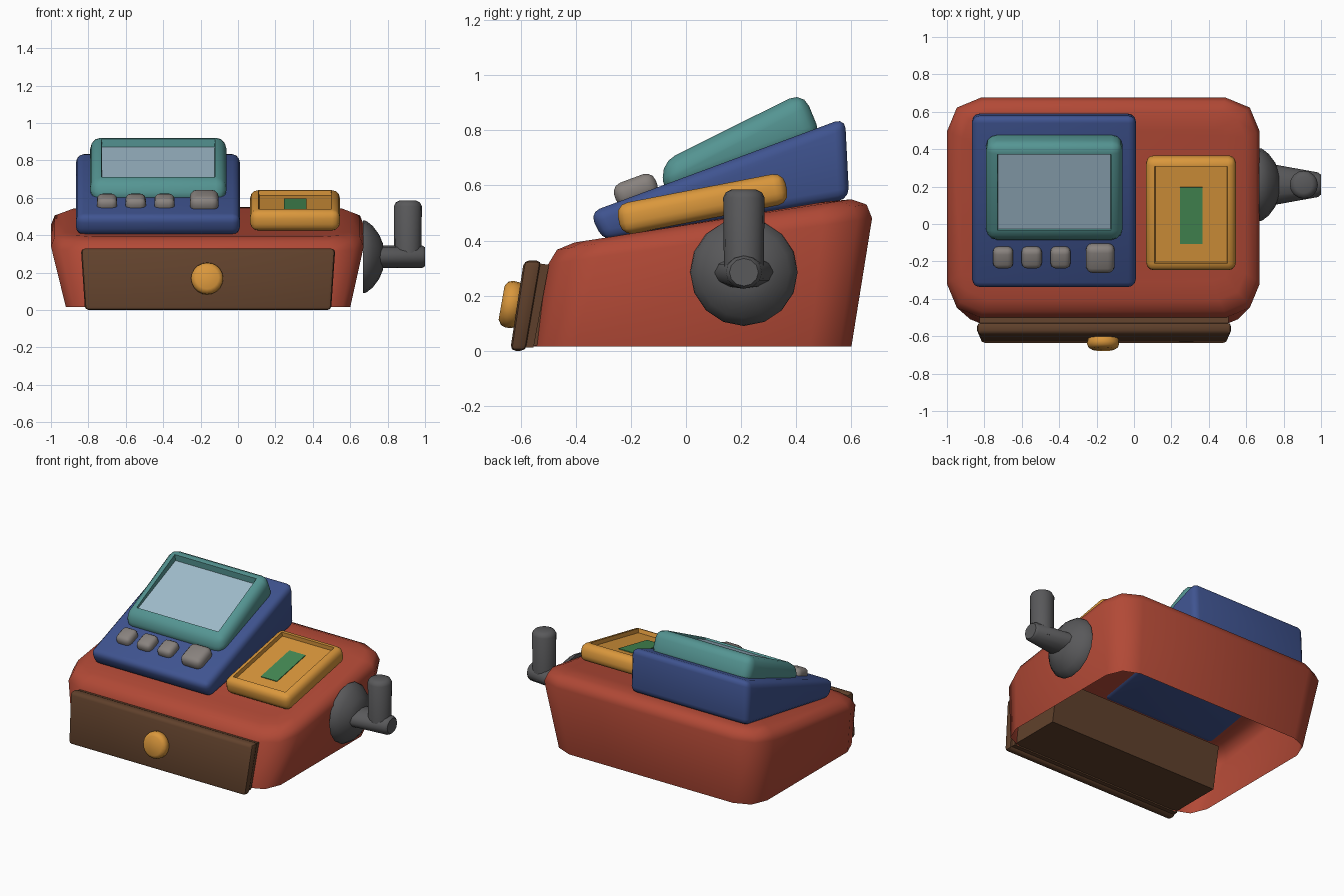
import bpy, bmesh, math
from mathutils import Vector, Matrix

if "Cube" in bpy.data.objects:
    bpy.data.objects.remove(bpy.data.objects["Cube"])


def material(name, r, g, b):
    m = bpy.data.materials.new(name)
    m.diffuse_color = (r, g, b, 1)
    m.use_nodes = True
    m.node_tree.nodes["Principled BSDF"].inputs["Base Color"].default_value = m.diffuse_color
    return m


RED = material("brick_red", .445, .067, .037)
BLUE = material("navy_blue", .05, .088, .28)
TEAL = material("teal", .09, .30, .29)
GLASS = material("pale_glass", .35, .50, .60)
GOLD = material("gold", .70, .31, .045)
BROWN = material("dark_brown", .118, .053, .025)
GREY = material("button_grey", .25, .225, .21)
IRON = material("iron_grey", .10, .10, .104)
GREEN = material("green", .06, .26, .09)


def finish(bm, name, mats, angle=40):
    bmesh.ops.recalc_face_normals(bm, faces=bm.faces)
    me = bpy.data.meshes.new(name)
    bm.to_mesh(me)
    bm.free()
    ob = bpy.data.objects.new(name, me)
    bpy.context.collection.objects.link(ob)
    for m in mats:
        me.materials.append(m)
    bpy.ops.object.select_all(action='DESELECT')
    ob.select_set(True)
    bpy.context.view_layer.objects.active = ob
    bpy.ops.object.shade_smooth_by_angle(angle=math.radians(angle))
    return ob


def rect(cy, cz, length, thick, deg):
    """Tilted rectangle in the y-z plane."""
    a = math.radians(deg)
    c, s = math.cos(a), math.sin(a)
    return [(cy + u * c - v * s, cz + u * s + v * c)
            for u, v in ((-length / 2, -thick / 2), (length / 2, -thick / 2),
                         (length / 2, thick / 2), (-length / 2, thick / 2))]


def prism(name, mats, x0, x1, profile, bevel=0, seg=3, recess=None, taper=0):
    """Side profile extruded along x, bevelled, optionally with a recessed top.
    recess = (rim, depth, extra drop at the back)"""
    bm = bmesh.new()
    ends = [[bm.verts.new((x, y, z)) for y, z in profile] for x in (x0, x1)]
    n = len(profile)
    bm.faces.new(ends[0])
    bm.faces.new(ends[1])
    for i in range(n):
        j = (i + 1) % n
        bm.faces.new((ends[0][i], ends[0][j], ends[1][j], ends[1][i]))
    if taper:
        low = min(z for _, z in profile)
        mid = (x0 + x1) / 2
        for v in bm.verts:
            if v.co.z < low + .05:
                v.co.x += taper if v.co.x < mid else -taper
    bmesh.ops.recalc_face_normals(bm, faces=bm.faces)
    if bevel:
        bmesh.ops.bevel(bm, geom=bm.edges[:], offset=bevel, segments=seg,
                        profile=.5, affect='EDGES', clamp_overlap=True)
    if recess:
        rim, depth, drop = recess
        bm.normal_update()
        top = max((f for f in bm.faces if f.normal.z > .7), key=lambda f: f.calc_area())
        bmesh.ops.inset_individual(bm, faces=[top], thickness=rim, depth=0)
        bmesh.ops.inset_individual(bm, faces=[top], thickness=.005, depth=-depth)
        top.material_index = len(mats) - 1
        middle = top.calc_center_median().y
        for v in top.verts:
            if v.co.y > middle:
                v.co.z -= drop
    return finish(bm, name, mats)


def lathe(name, mat, points, steps, matrix, angle=40):
    """Turned part: (height, radius) points around local z, placed by matrix."""
    bm = bmesh.new()
    rings = [[bm.verts.new((r * math.cos(2 * math.pi * i / steps),
                            r * math.sin(2 * math.pi * i / steps), h))
              for i in range(steps)] for h, r in points]
    for a, b in zip(rings, rings[1:]):
        for i in range(steps):
            j = (i + 1) % steps
            bm.faces.new((a[i], a[j], b[j], b[i]))
    bm.faces.new(rings[0])
    bm.faces.new(rings[-1])
    bm.transform(matrix)
    return finish(bm, name, [mat], angle)


# Body: flared shell, open underneath, with a sloping top
def body_ring(x0, x1, y0, y1, r, z0, slope):
    pts = []
    for cx, cy, start in ((x1 - r, y1 - r, 0), (x0 + r, y1 - r, 90),
                          (x0 + r, y0 + r, 180), (x1 - r, y0 + r, 270)):
        for k in range(3):
            a = math.radians(start + 45 * k)
            y = cy + r * math.sin(a)
            pts.append((cx + r * math.cos(a), y, z0 + slope * y))
    return pts


bm = bmesh.new()
rings = [[bm.verts.new(p) for p in body_ring(*args)] for args in (
    (-.92, .60, -.553, .60, .15, .015, 0),
    (-1.0, .672, -.50, .675, .18, .385, .142),
    (-.98, .652, -.468, .655, .17, .435, .146),
    (-.92, .595, -.404, .60, .14, .456, .156),
    (-.84, .51, -.31, .50, .09, .456, .169))]
for a, b in zip(rings, rings[1:]):
    for i in range(len(a)):
        j = (i + 1) % len(a)
        bm.faces.new((a[i], a[j], b[j], b[i]))
bm.faces.new(rings[-1])
finish(bm, "body_shell", [RED], 50)

# Drawer: box inside the shell, frame, front panel and round pull
prism("drawer_box", [BROWN], -.80, .48,
      [(-.57, .02), (-.20, .02), (-.15, .30), (-.50, .31)])
prism("drawer_frame", [BROWN], -.825, .505,
      [(-.60, .012), (-.553, .012), (-.497, .312), (-.54, .318)], taper=.02)
prism("drawer_front", [BROWN], -.84, .52,
      [(-.638, 0), (-.580, 0), (-.524, .328), (-.588, .328)], .02, 2, taper=.022)
lathe("drawer_pull", GOLD, [(0, .075), (.012, .084), (.035, .086), (.052, .08), (.064, .062)],
      20, Matrix.Translation((-.165, -.606, .163)) @ Matrix.Rotation(math.radians(80), 4, 'X'), 60)

# Console wedge, display housing with recessed glass
prism("console_base", [BLUE], -.866, .01,
      [(-.30, .398), (.592, .55), (.577, .845), (-.35, .502)], .04, 3)
prism("display_housing", [TEAL, GLASS], -.79, -.062,
      [(-.08, .56), (.495, .77), (.425, .94), (-.088, .685)], .056, 3, (.006, .012, .028))

# Buttons: three small, one large
for i, x in enumerate((-.70, -.547, -.393)):
    prism(f"small_button_{i + 1}", [GREY], x - .054, x + .054,
          rect(-.178, .574, .118, .078, 20.5), .03, 3)
prism("large_button", [GREY], -.257, -.104, rect(-.182, .583, .16, .09, 20.5), .036, 3)

# Side tray with recessed floor and a plain green plate on it
prism("tray", [GOLD], .065, .545, rect(.06, .533, .62, .115, 11), .042, 3, (.005, .026, 0))
prism("tray_plate", [GREEN], .245, .365, rect(.045, .563, .31, .008, 11))

# Crank: domed hub, arm narrowing outward and upright handle
to_x = Matrix.Rotation(math.pi / 2, 4, 'Y')
hub = Vector((0, .21, .285))
lathe("crank_hub", IRON, [(.668, .195), (.685, .192), (.72, .165),
                          (.755, .118), (.775, .07)], 16, Matrix.Translation(hub) @ to_x, 50)
arm = lathe("crank_arm", IRON, [(.69, .06), (.985, .06), (1.0, .05)], 12,
            Matrix.Translation(hub) @ to_x)
for v in arm.data.vertices:
    v.co.y = hub.y + (v.co.y - hub.y) * (1.05 + 3.0 * (1.0 - v.co.x))
lathe("crank_handle", IRON, [(.26, .072), (.555, .075), (.575, .065), (.585, .045)], 16,
      Matrix.Translation((.908, .21, 0)))
